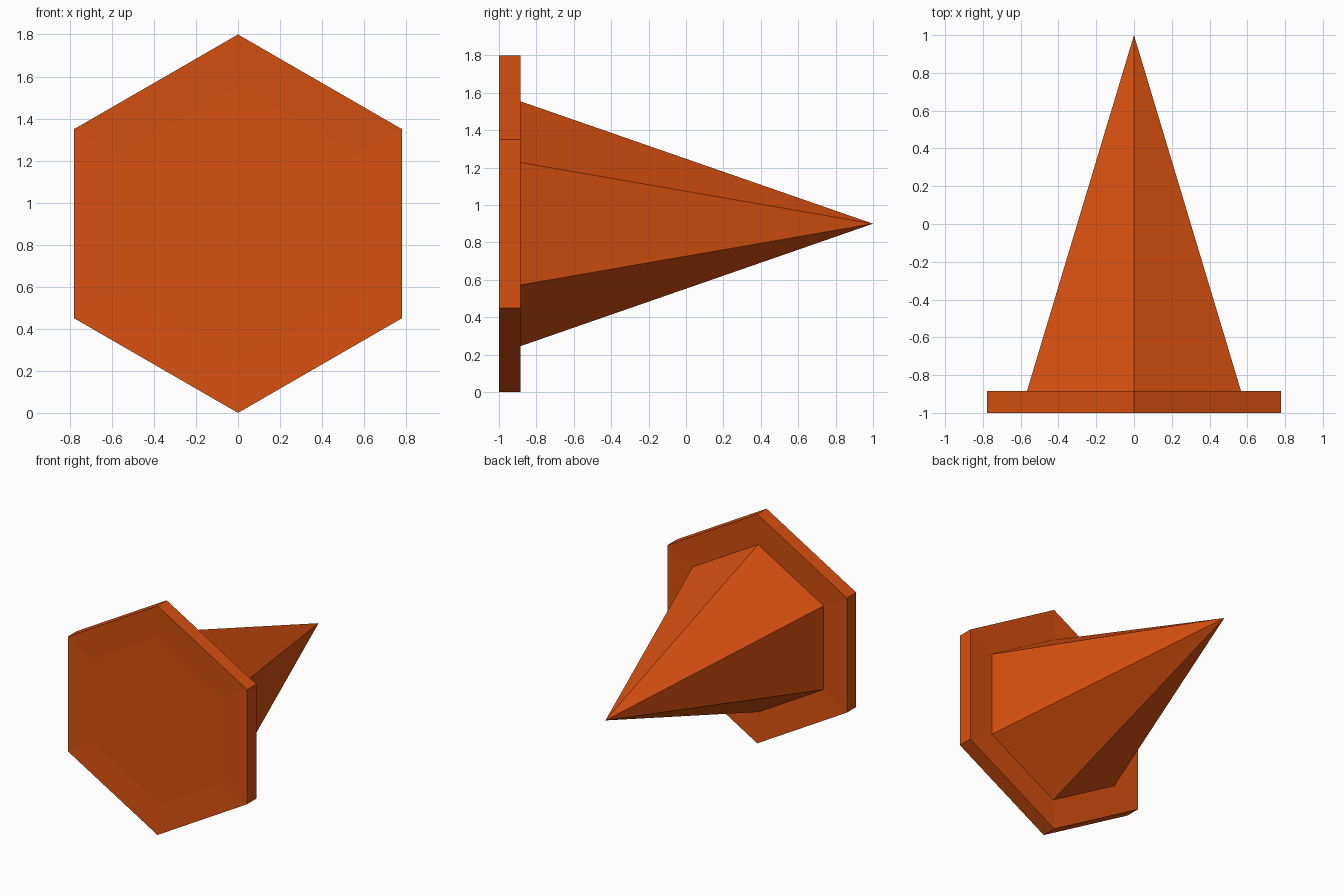
import bpy, bmesh, math

if "Cube" in bpy.data.objects:
    bpy.data.objects.remove(bpy.data.objects["Cube"])

SIDES = 6
CENTRE_Z = 0.9

orange = bpy.data.materials.new("burnt orange")
orange.diffuse_color = (0.68, 0.08, 0.005, 1)
orange.use_nodes = True
orange.node_tree.nodes["Principled BSDF"].inputs["Base Color"].default_value = orange.diffuse_color


def hex_lathe(name, profile):
    """Sweep (y, radius) points around the y axis in six flat sides."""
    bm = bmesh.new()
    rings = []
    for y, r in profile:
        if r == 0:
            rings.append([bm.verts.new((0, y, CENTRE_Z))] * SIDES)
        else:
            rings.append([bm.verts.new((r * math.sin(a), y, CENTRE_Z + r * math.cos(a)))
                          for a in (math.tau * i / SIDES for i in range(SIDES))])
    # A profile that starts off the axis with a flat face gets one cap
    if name == "hex_plate":
        bm.faces.new(rings[0])
    for a, b in zip(rings, rings[1:]):
        for i in range(SIDES):
            j = (i + 1) % SIDES
            corners = list(dict.fromkeys((a[i], a[j], b[j], b[i])))
            bm.faces.new(corners)
    bmesh.ops.recalc_face_normals(bm, faces=bm.faces)
    mesh = bpy.data.meshes.new(name)
    bm.to_mesh(mesh)
    bm.free()
    mesh.materials.append(orange)
    obj = bpy.data.objects.new(name, mesh)
    bpy.context.collection.objects.link(obj)
    return obj


# Plate: faintly dished on the front and around the spike on the back
hex_lathe("hex_plate", [(-0.99, 0.655), (-1.0, 0.9), (-0.885, 0.9), (-0.895, 0.658)])

# Six-sided spike pointing backwards
hex_lathe("spike", [(-0.895, 0.658), (1.0, 0)])
